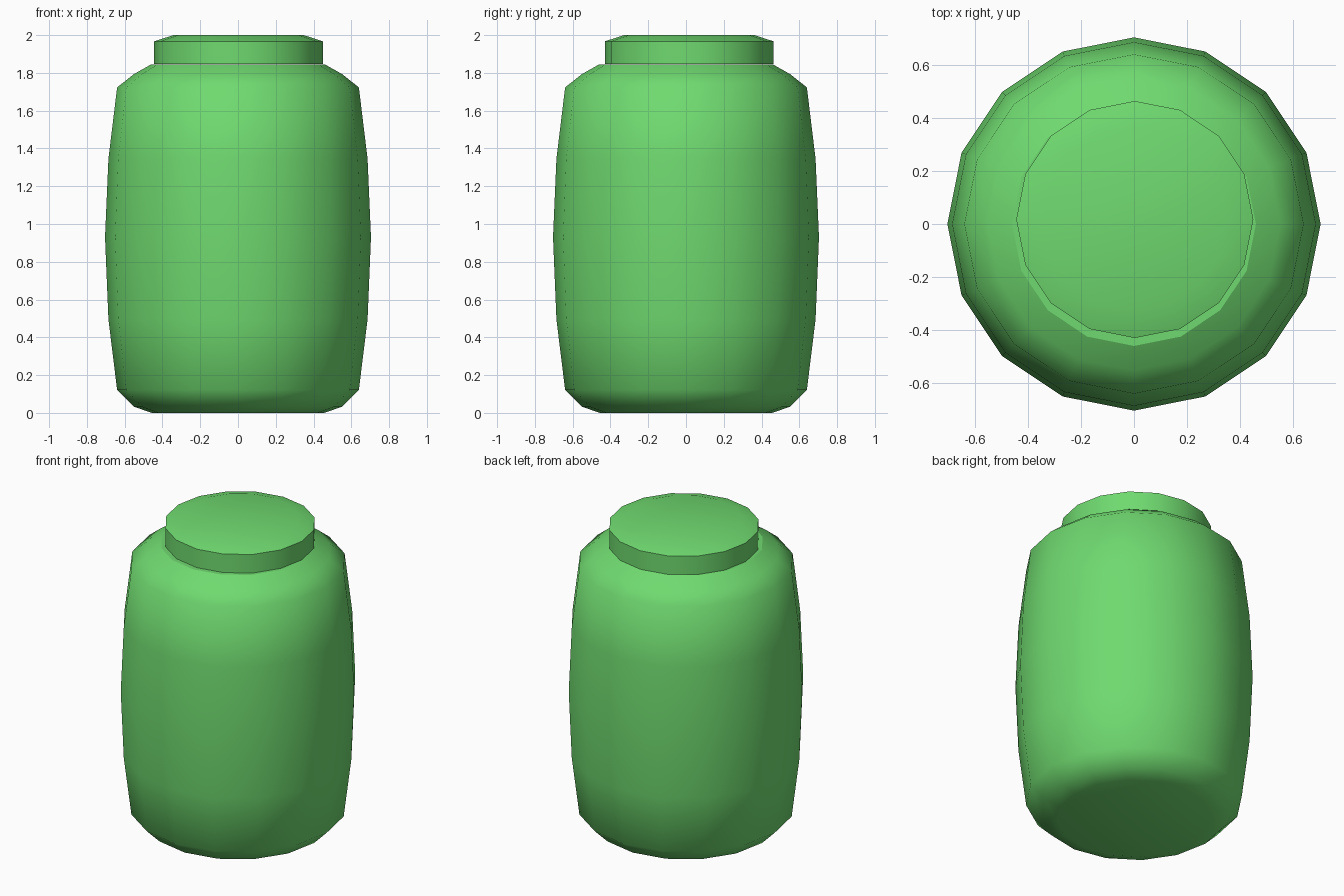
import bpy, bmesh, math

if "Cube" in bpy.data.objects:
    bpy.data.objects.remove(bpy.data.objects["Cube"])

SIDES = 16

green = bpy.data.materials.new("green")
green.diffuse_color = (0.16, 0.7, 0.16, 1)
green.use_nodes = True
green.node_tree.nodes["Principled BSDF"].inputs["Base Color"].default_value = green.diffuse_color


def lathe(name, profile, center=(0, 0)):
    """Spin (radius, z) points round the z axis and cap both ends."""
    bm = bmesh.new()
    rings = []
    for r, z in profile:
        angles = [2 * math.pi * i / SIDES for i in range(SIDES)]
        rings.append([bm.verts.new((center[0] + r * math.cos(a),
                                    center[1] + r * math.sin(a), z)) for a in angles])
    for low, high in zip(rings, rings[1:]):
        for i in range(SIDES):
            j = (i + 1) % SIDES
            bm.faces.new((low[i], low[j], high[j], high[i]))
    bm.faces.new(rings[0][::-1])
    bm.faces.new(rings[-1])
    mesh = bpy.data.meshes.new(name)
    bm.to_mesh(mesh)
    bm.free()
    mesh.materials.append(green)
    obj = bpy.data.objects.new(name, mesh)
    bpy.context.collection.objects.link(obj)
    bpy.ops.object.select_all(action='DESELECT')
    obj.select_set(True)
    bpy.context.view_layer.objects.active = obj
    bpy.ops.object.shade_smooth_by_angle(angle=math.radians(50))
    return obj


# Barrel-shaped jar body with rounded base and shoulder
body = lathe("jar_body", [
    (0.455, 0), (0.55, 0.032), (0.64, 0.122), (0.686, 0.495), (0.704, 0.93),
    (0.686, 1.345), (0.64, 1.723), (0.552, 1.793), (0.46, 1.845)])
# Crisp rim where the shoulder meets the flat top
body.data.polygons[-1].use_smooth = False

# Lid, sitting slightly towards the back
lathe("jar_lid", [(0.447, 1.846), (0.447, 1.967), (0.345, 2.0)], (0.003, 0.017))
